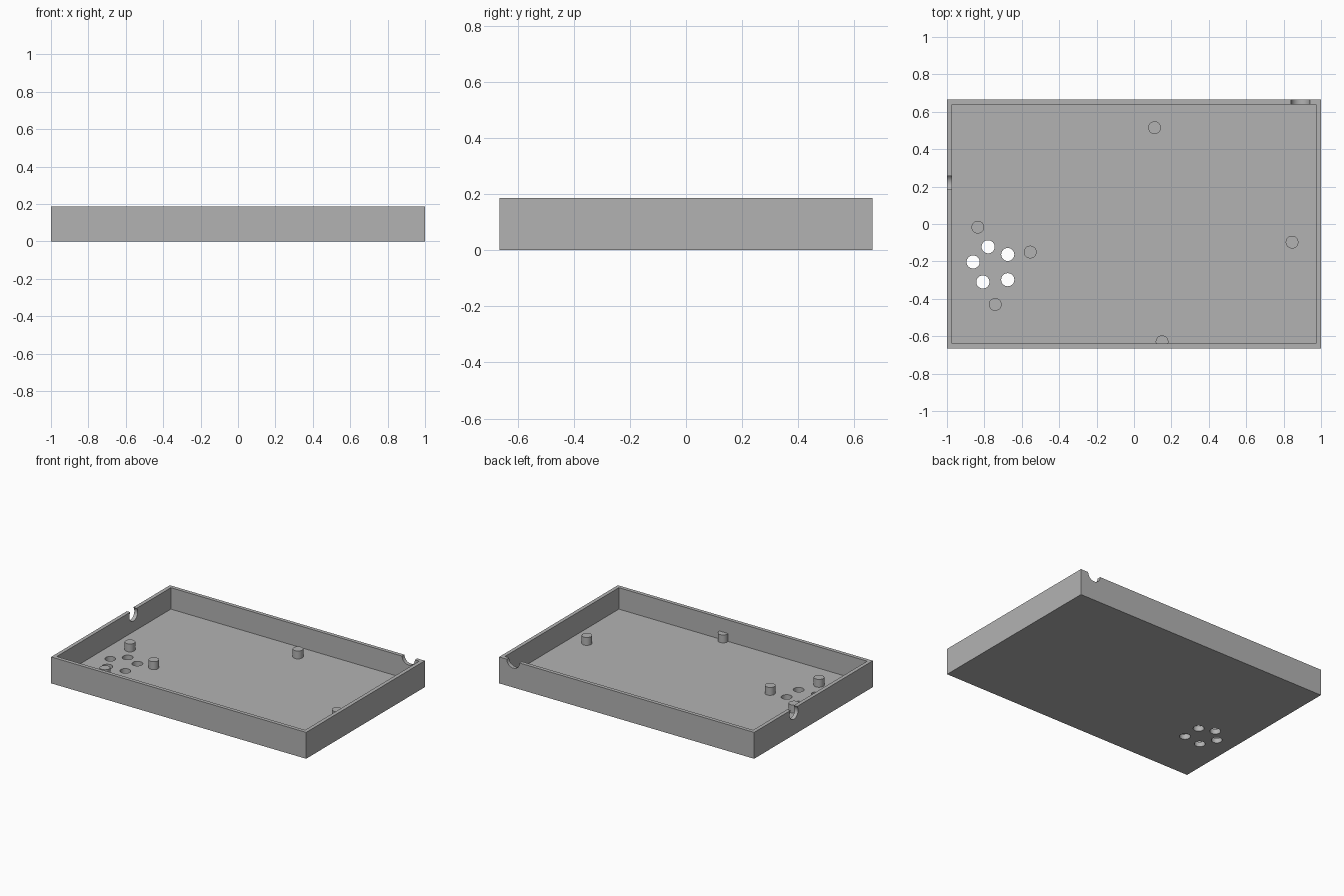
import bpy
import bmesh
from math import pi
from mathutils import Matrix, Vector

if "Cube" in bpy.data.objects:
    bpy.data.objects.remove(bpy.data.objects["Cube"], do_unlink=True)

LENGTH, WIDTH, HEIGHT = 2.0, 1.33, 0.187
WALL, FLOOR = 0.0375, 0.035
POST_RADIUS, POST_TOP = 0.034, 0.091
HOLE_RADIUS = 0.035

grey = bpy.data.materials.new("plain grey")
grey.use_nodes = True
grey.diffuse_color = (0.45, 0.45, 0.45, 1)
grey.node_tree.nodes["Principled BSDF"].inputs["Base Color"].default_value = grey.diffuse_color


def add_object(name, bm):
    mesh = bpy.data.meshes.new(name)
    bm.to_mesh(mesh)
    bm.free()
    mesh.materials.append(grey)
    obj = bpy.data.objects.new(name, mesh)
    bpy.context.collection.objects.link(obj)
    return obj


def cylinder(name, radius, depth, centre, axis="Z"):
    turn = {"Z": Matrix(), "X": Matrix.Rotation(pi / 2, 4, "Y"),
            "Y": Matrix.Rotation(pi / 2, 4, "X")}[axis]
    bm = bmesh.new()
    bmesh.ops.create_cone(bm, cap_ends=True, segments=40, radius1=radius, radius2=radius,
                          depth=depth, matrix=Matrix.Translation(centre) @ turn)
    return add_object(name, bm)


def activate(obj):
    bpy.ops.object.select_all(action="DESELECT")
    obj.select_set(True)
    bpy.context.view_layer.objects.active = obj


def smooth(obj):
    activate(obj)
    bpy.ops.object.shade_smooth_by_angle(angle=pi / 6)


# Open tray: a box whose top face is inset and sunk to the floor
bm = bmesh.new()
bmesh.ops.create_cube(bm, size=1, matrix=Matrix.Translation((0, 0, HEIGHT / 2))
                      @ Matrix.Diagonal((LENGTH, WIDTH, HEIGHT, 1)))
top = max(bm.faces, key=lambda f: f.calc_center_median().z)
bmesh.ops.inset_region(bm, faces=[top], thickness=WALL)
sunk = bmesh.ops.extrude_face_region(bm, geom=[top])["geom"]
bmesh.ops.translate(bm, vec=Vector((0, 0, FLOOR - HEIGHT)),
                    verts=[g for g in sunk if isinstance(g, bmesh.types.BMVert)])
if top.is_valid:
    bmesh.ops.delete(bm, geom=[top], context="FACES_ONLY")
bmesh.ops.recalc_face_normals(bm, faces=bm.faces)
tray = add_object("tray", bm)

# Vent holes in the floor and cable notches in the walls
holes = [(-0.78, -0.122), (-0.675, -0.163), (-0.86, -0.203), (-0.808, -0.31), (-0.675, -0.298)]
cutters = [cylinder("hole_cutter", HOLE_RADIUS, 0.2, (x, y, 0)) for x, y in holes]
cutters.append(cylinder("side_notch_cutter", 0.047, 0.2, (-LENGTH / 2, 0.22, 0.157), "X"))
cutters.append(cylinder("back_notch_cutter", 0.05, 0.2, (0.89, WIDTH / 2, HEIGHT), "Y"))
activate(tray)
for cutter in cutters:
    cutter.hide_render = True
    cut = tray.modifiers.new("cut", "BOOLEAN")
    cut.operation, cut.solver, cut.object = "DIFFERENCE", "EXACT", cutter
    bpy.ops.object.modifier_apply(modifier=cut.name)
    bpy.data.objects.remove(cutter, do_unlink=True)
smooth(tray)

# Support posts standing on the floor, one half buried in the front wall
posts = [(0.11, 0.515), (-0.835, -0.017), (-0.555, -0.15), (0.845, -0.097),
         (-0.742, -0.43), (0.15, -0.63)]
sink = 0.01
for number, (x, y) in enumerate(posts, 1):
    depth = POST_TOP - FLOOR + sink
    smooth(cylinder(f"support_post_{number}", POST_RADIUS, depth, (x, y, POST_TOP - depth / 2)))
